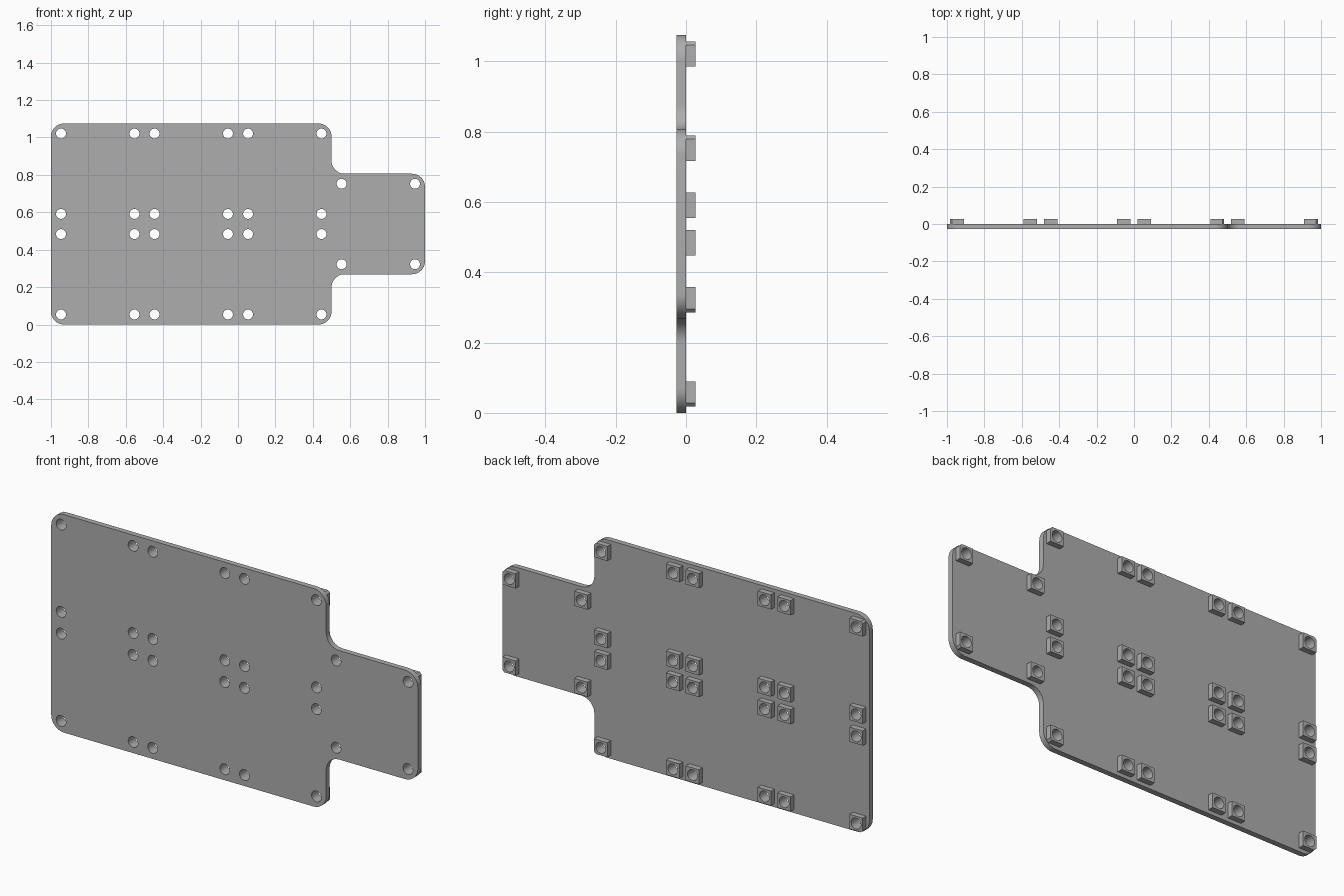
import bpy, math

if "Cube" in bpy.data.objects:
    bpy.data.objects.remove(bpy.data.objects["Cube"])

T = 0.027          # thickness of plate and of pads
H = 0.5375         # cell height
R = 0.07           # corner radius
HOLE_R = 0.0265
PAD = 0.0362       # half pad size
DX, DZ = 0.1963, 0.215   # hole offsets from a cell centre

grey = bpy.data.materials.new("plain grey")
grey.diffuse_color = (0.42, 0.42, 0.42, 1)
grey.use_nodes = True
grey.node_tree.nodes["Principled BSDF"].inputs["Base Color"].default_value = grey.diffuse_color


def circle(cx, cz, r, n=32):
    return [(cx + r * math.cos(2 * math.pi * i / n),
             cz + r * math.sin(2 * math.pi * i / n)) for i in range(n)]


def rounded(corners, r, n=10):
    """Round every right-angled corner of an outline."""
    pts = []
    for i, (x, z) in enumerate(corners):
        def toward(q):
            d = math.hypot(q[0] - x, q[1] - z)
            return (q[0] - x) / d, (q[1] - z) / d
        a = toward(corners[i - 1])
        b = toward(corners[(i + 1) % len(corners)])
        for k in range(n + 1):
            t = math.pi / 2 * k / n
            u, v = r * (1 - math.sin(t)), r * (1 - math.cos(t))
            pts.append((x + a[0] * u + b[0] * v, z + a[1] * u + b[1] * v))
    return pts


def slab(name, loops, y0, y1):
    """Fill closed loops (inner loops become holes) and extrude along y."""
    cu = bpy.data.curves.new(name, 'CURVE')
    cu.dimensions = '2D'
    cu.fill_mode = 'BOTH'
    cu.extrude = (y1 - y0) / 2
    for loop in loops:
        s = cu.splines.new('POLY')
        s.points.add(len(loop) - 1)
        for p, (x, z) in zip(s.points, loop):
            p.co = (x, z, 0, 1)
        s.use_cyclic_u = True
    ob = bpy.data.objects.new(name, cu)
    bpy.context.collection.objects.link(ob)
    ob.location.y = (y0 + y1) / 2
    ob.rotation_euler.x = math.pi / 2
    cu.materials.append(grey)
    bpy.ops.object.select_all(action='DESELECT')
    ob.select_set(True)
    bpy.context.view_layer.objects.active = ob
    bpy.ops.object.convert(target='MESH')
    ob = bpy.context.object
    bpy.ops.object.transform_apply(location=True, rotation=True, scale=True)
    bpy.ops.object.shade_smooth_by_angle(angle=math.radians(30))
    return ob


# hole positions: a 3 x 2 block of cells plus one cell for the side tab
cells = [(x, z) for x in (-0.75, -0.25, 0.25) for z in (H / 2, 1.5 * H)]
cells.append((0.75, H))
holes = [(cx + sx * DX, cz + sz * DZ)
         for cx, cz in cells for sx in (-1, 1) for sz in (-1, 1)]

# plate with rounded outline and holes
lo, hi, top = H / 2, 1.5 * H, 2 * H
outline = [(-1, 0), (0.5, 0), (0.5, lo), (1, lo),
           (1, hi), (0.5, hi), (0.5, top), (-1, top)]
hole_loops = [circle(x, z, HOLE_R) for x, z in holes]
slab("base_plate", [rounded(outline, R)] + hole_loops, -T, 0)

# square pads behind each hole, trimmed where they meet a rounded plate corner
convex = [c for c in outline if c not in ((0.5, lo), (0.5, hi))]
pads = []
for x, z in holes:
    loop = []
    for sx, sz in ((-1, -1), (1, -1), (1, 1), (-1, 1)):
        px, pz = x + sx * PAD, z + sz * PAD
        if any(math.hypot(px - a, pz - b) < 0.04 for a, b in convex):
            c = 0.01
            cut = [(px - sx * c, pz), (px, pz - sz * c)]
            loop += cut if sx * sz < 0 else cut[::-1]
            if sx * sz < 0:
                loop[-2:] = cut
        else:
            loop.append((px, pz))
    # keep the loop counter-clockwise around the pad centre
    loop.sort(key=lambda p: math.atan2(p[1] - z, p[0] - x))
    pads.append(loop)
slab("mounting_pads", pads + hole_loops, 0, T)
